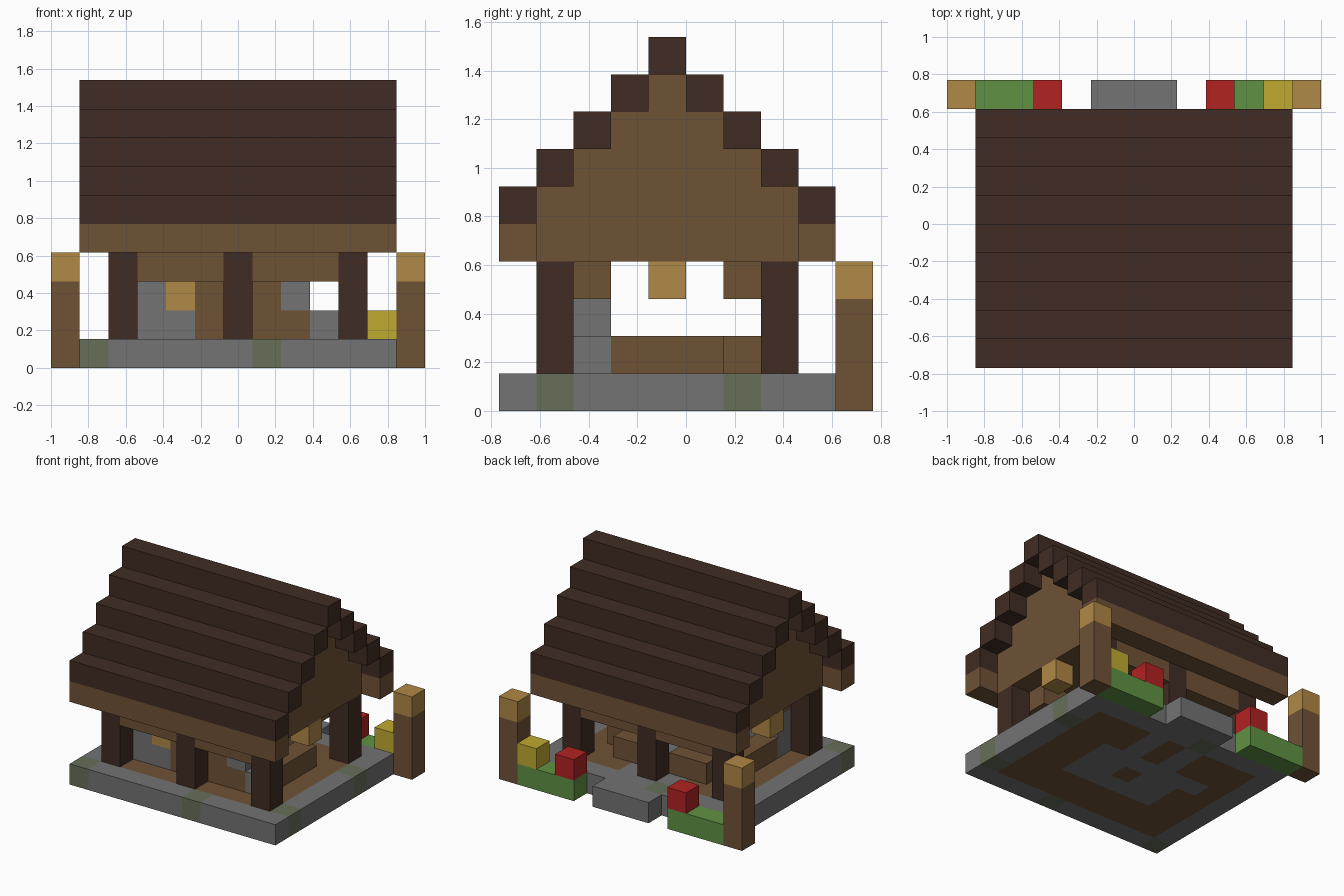
import bpy
import bmesh
from mathutils import Matrix, Vector

cube = bpy.data.objects.get("Cube")
if cube:
    bpy.data.objects.remove(cube, do_unlink=True)

U = 2 / 13  # edge of one block


def material(name, code):
    srgb = [int(code[n:n + 2], 16) / 255 for n in (0, 2, 4)]
    rgb = [c / 12.92 if c < 0.04 else ((c + 0.055) / 1.055) ** 2.4 for c in srgb]
    mat = bpy.data.materials.new(name)
    mat.use_nodes = True
    mat.diffuse_color = (*rgb, 1)
    mat.node_tree.nodes["Principled BSDF"].inputs["Base Color"].default_value = (*rgb, 1)
    return mat


DARK = material("dark wood", "402c23")
WOOD = material("wood", "6f5235")
TAN = material("pale lamp", "b08847")
STONE = material("stone", "737373")
MOSS = material("mossy stone", "666e58")
GREEN = material("grass", "609143")
RED = material("red flower", "b22222")
YELLOW = material("yellow flower", "bfaa2f")


def box_mesh(xs, ys, zs):
    """Box over inclusive block ranges."""
    lo = Vector(((xs[0] - 6.5) * U, (ys[0] - 5) * U, zs[0] * U))
    hi = Vector(((xs[1] - 5.5) * U, (ys[1] - 4) * U, (zs[1] + 1) * U))
    bm = bmesh.new()
    bmesh.ops.create_cube(bm, size=1, matrix=Matrix.Translation((lo + hi) / 2)
                          @ Matrix.Diagonal((*(hi - lo), 1)))
    return bm


def finish(bm, name, mats):
    mesh = bpy.data.meshes.new(name)
    bm.to_mesh(mesh)
    bm.free()
    for m in mats:
        mesh.materials.append(m)
    obj = bpy.data.objects.new(name, mesh)
    bpy.context.collection.objects.link(obj)
    return obj


def block(name, mat, xs, ys, zs):
    pair = lambda v: v if isinstance(v, tuple) else (v, v)
    return finish(box_mesh(pair(xs), pair(ys), pair(zs)), name, [mat])


# Foundation: stone rim, wooden floor, stone hearth and thresholds
MOSSY = {(1, 0), (7, 0), (11, 1), (11, 6), (5, 8)}


def floor_kind(i, j):
    if (i, j) in MOSSY:
        return 2
    if not (2 <= i <= 10 and 1 <= j <= 7):
        return 0
    hearth = 4 <= i <= 8 and 3 <= j <= 5 and (i, j) != (6, 4)
    threshold = i in (5, 7) and j in (6, 7)
    return 0 if hearth or threshold or (i, j) == (3, 5) else 1


bm = box_mesh((1, 11), (0, 8), (0, 0))
cuts = [((n - 6.5) * U, 0) for n in range(2, 12)] + [((n - 5) * U, 1) for n in range(1, 9)]
for pos, axis in cuts:
    normal = Vector((1, 0, 0)) if axis == 0 else Vector((0, 1, 0))
    bmesh.ops.bisect_plane(bm, geom=bm.verts[:] + bm.edges[:] + bm.faces[:],
                           plane_co=normal * pos, plane_no=normal)
bm.normal_update()
for f in bm.faces:
    c = f.calc_center_median() - f.normal * 0.03
    f.material_index = floor_kind(int(c.x / U + 6.5), int(c.y / U + 5))
finish(bm, "foundation", [STONE, WOOD, MOSS])

# Doorstep, garden beds and flowers
block("doorstep", STONE, (5, 7), 9, 0)
for side, xs in (("right", (1, 3)), ("left", (9, 11))):
    block("garden_bed_" + side, GREEN, xs, 9, 0)
block("red_flower_right", RED, 3, 9, 1)
block("red_flower_left", RED, 9, 9, 1)
block("yellow_flower", YELLOW, 11, 9, 1)

# Garden lamp posts and gable lamps
for side, i, g in (("right", 0, 2), ("left", 12, 10)):
    block("lamp_post_" + side, WOOD, i, 9, (0, 2))
    block("post_lamp_" + side, TAN, i, 9, 3)
    block("gable_lamp_" + side, TAN, g, 4, 3)

# Columns and the lintels between them
for row, j, inner in (("front", 1, 2), ("back", 7, 6)):
    for i in (2, 6, 10):
        block(row + "_column", DARK, i, j, (1, 3))
    for xs in ((3, 5), (7, 9)):
        block(row + "_lintel", WOOD, xs, j, 3)
    block(row + "_inner_lintel", WOOD, (3, 9), inner, 3)

# Low walls
for i in (3, 9):
    block("side_wall", WOOD, i, (3, 5), 1)
block("back_wall_right", WOOD, (4, 5), 6, 1)
block("back_wall_left", WOOD, (7, 8), 6, 1)
block("front_wall_middle", WOOD, (5, 7), 2, (1, 2))
block("front_wall_left", WOOD, 8, 2, 1)
block("stone_corner_right", STONE, 3, 2, (1, 2))
block("stone_sill_right", STONE, 4, 2, 1)
block("window_lamp", TAN, 4, 2, 2)
block("stone_corner_left", STONE, 9, 2, 1)
block("stone_sill_left", STONE, 8, 2, 2)

# Stepped gable body under the roof
block("ceiling", WOOD, (2, 10), (1, 7), 4)
for s in range(4):
    block("gable_step", WOOD, (2, 10), (1 + s, 7 - s), 5 + s)

# Eaves and stepped roof
for j in (0, 8):
    block("eave", WOOD, (1, 11), j, 4)
for s in range(5):
    for j in {s, 8 - s}:
        block("roof_step", DARK, (1, 11), j, 5 + s)
